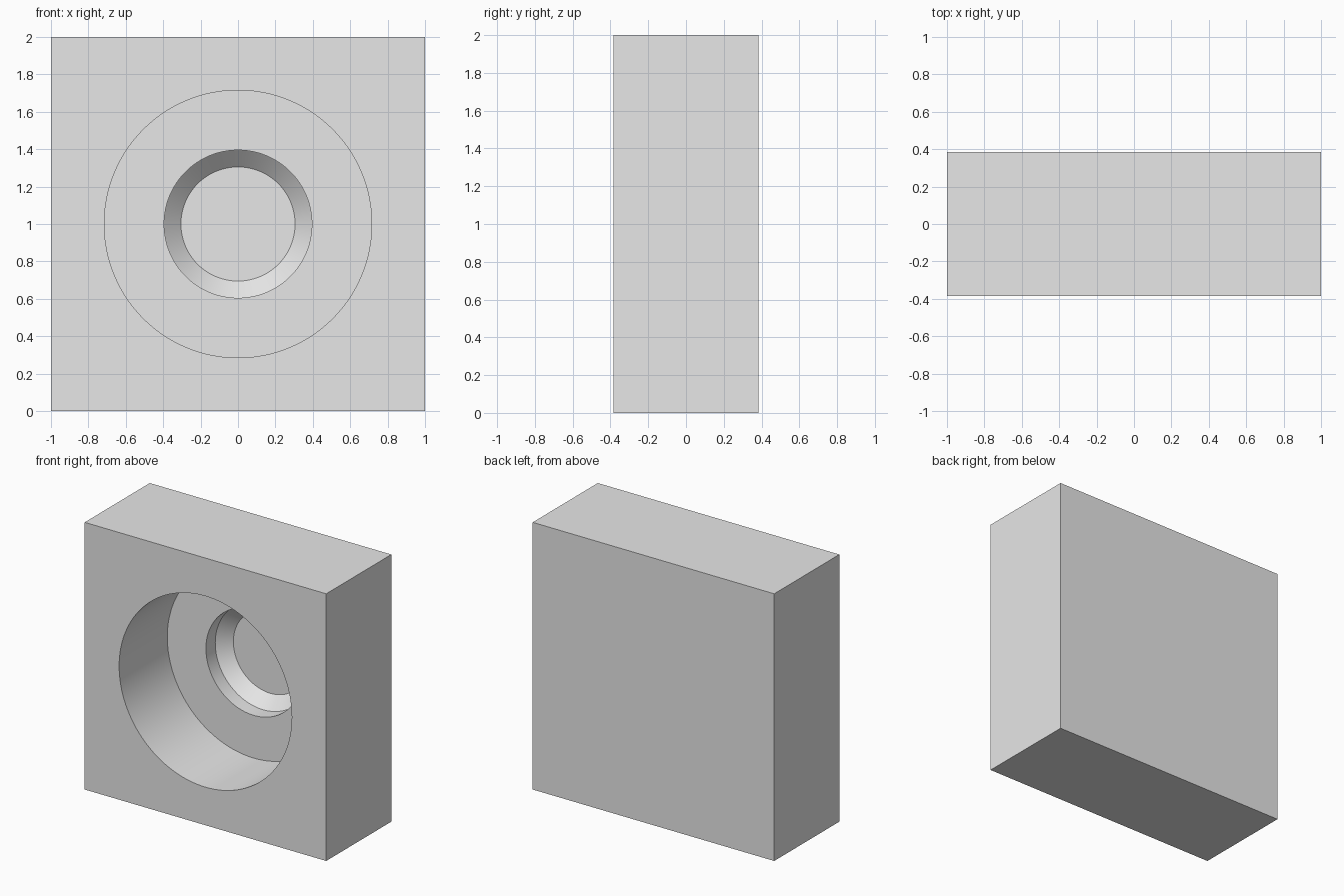
import bpy, bmesh, math
from mathutils import Matrix, Vector

cube = bpy.data.objects.get("Cube")
if cube:
    bpy.data.objects.remove(cube, do_unlink=True)

DEPTH = 0.77
FRONT = -DEPTH / 2

grey = bpy.data.materials.new("plain_grey")
grey.use_nodes = True
colour = (0.8, 0.8, 0.8, 1)
grey.diffuse_color = colour
grey.node_tree.nodes["Principled BSDF"].inputs["Base Color"].default_value = colour


def add_object(name, bm):
    bmesh.ops.recalc_face_normals(bm, faces=bm.faces[:])
    mesh = bpy.data.meshes.new(name)
    bm.to_mesh(mesh)
    bm.free()
    mesh.materials.append(grey)
    obj = bpy.data.objects.new(name, mesh)
    bpy.context.collection.objects.link(obj)
    return obj


# Square block
bm = bmesh.new()
bmesh.ops.create_cube(bm, size=1, matrix=Matrix.Translation((0, 0, 1)) @ Matrix.Diagonal((2, DEPTH, 2, 1)))
block = add_object("block", bm)

# Stepped bore: wide recess, short neck, chamfer down to a thin back wall
profile = [(0, -0.1), (0.715, -0.1), (0.715, 0.57), (0.395, 0.57),
           (0.395, 0.68), (0.305, 0.766), (0, 0.766)]
bm = bmesh.new()
verts = [bm.verts.new((r, FRONT + d, 1)) for r, d in profile]
edges = [bm.edges.new(pair) for pair in zip(verts, verts[1:])]
bmesh.ops.spin(bm, geom=verts + edges, cent=Vector((0, 0, 1)), axis=Vector((0, 1, 0)),
               angle=math.tau, steps=128)
bmesh.ops.remove_doubles(bm, verts=bm.verts[:], dist=0.0001)
cutter = add_object("bore_cutter", bm)
cutter.hide_render = True

cut = block.modifiers.new("bore", "BOOLEAN")
cut.operation = "DIFFERENCE"
cut.solver = "EXACT"
cut.object = cutter

# Apply the cut, then smooth the round walls
bpy.ops.object.select_all(action="DESELECT")
block.select_set(True)
bpy.context.view_layer.objects.active = block
bpy.ops.object.modifier_apply(modifier=cut.name)
bpy.data.objects.remove(cutter, do_unlink=True)
bpy.ops.object.shade_smooth_by_angle(angle=math.radians(30))
